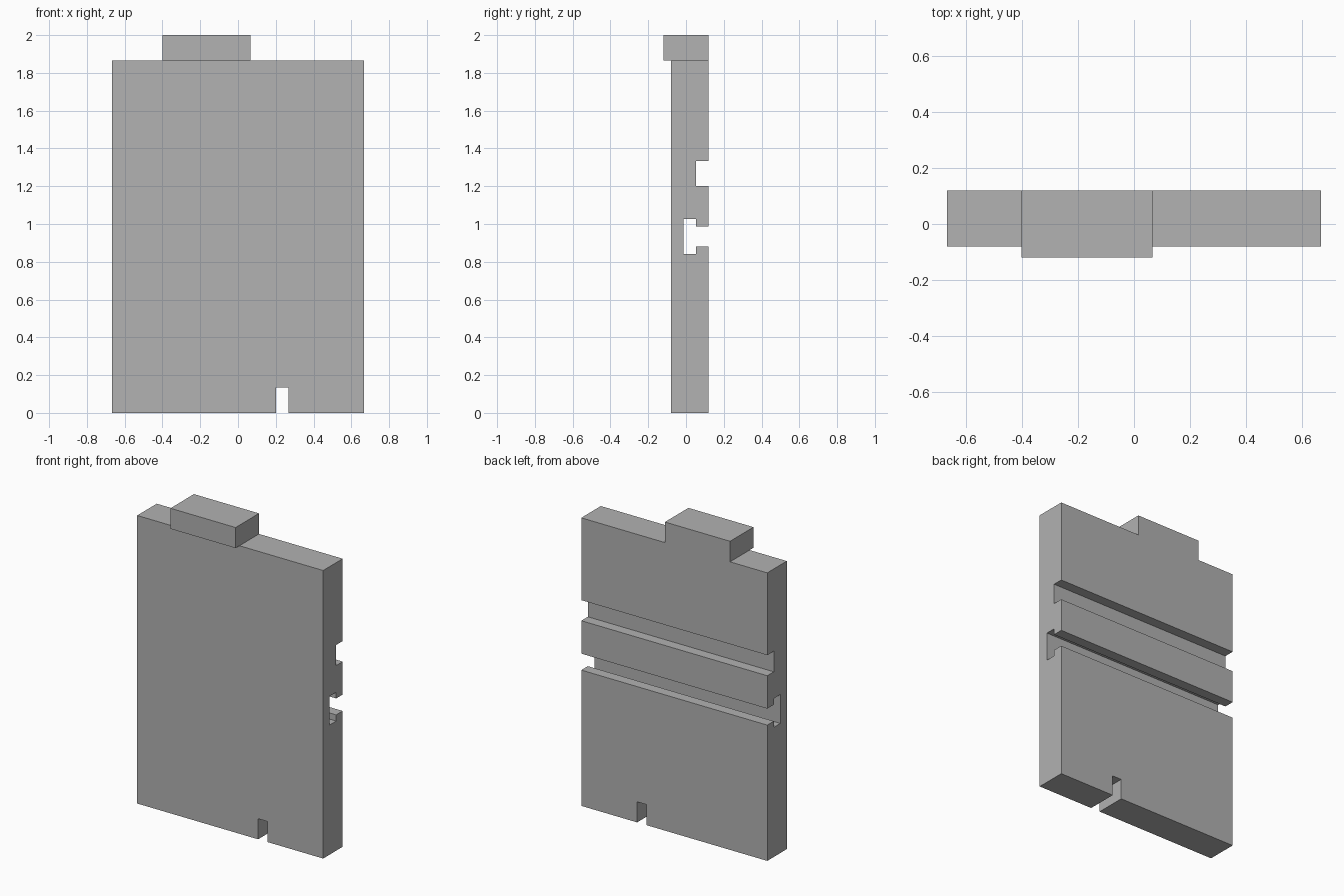
import bpy
import bmesh

if "Cube" in bpy.data.objects:
    bpy.data.objects.remove(bpy.data.objects["Cube"], do_unlink=True)

GREY = (0.445, 0.445, 0.445, 1.0)
grey = bpy.data.materials.new("plain grey")
grey.use_nodes = True
grey.diffuse_color = GREY
grey.node_tree.nodes["Principled BSDF"].inputs["Base Color"].default_value = GREY

U = 1 / 15                      # module that sets the sizes
HALF_W, FRONT, BACK, TOP = 10 * U, -0.08, 0.12, 28 * U


def prism(name, profile, x0, x1):
    """Extrude a (y, z) profile from x0 to x1."""
    bm = bmesh.new()
    face = bm.faces.new([bm.verts.new((x0, y, z)) for y, z in profile])
    moved = bmesh.ops.extrude_face_region(bm, geom=[face])["geom"]
    bmesh.ops.translate(bm, vec=(x1 - x0, 0, 0),
                        verts=[v for v in moved if isinstance(v, bmesh.types.BMVert)])
    bmesh.ops.recalc_face_normals(bm, faces=bm.faces)
    mesh = bpy.data.meshes.new(name)
    bm.to_mesh(mesh)
    bm.free()
    mesh.materials.append(grey)
    obj = bpy.data.objects.new(name, mesh)
    bpy.context.collection.objects.link(obj)
    return obj


def box_profile(y0, y1, z0, z1):
    return [(y0, z0), (y1, z0), (y1, z1), (y0, z1)]


# Panel section: plain groove above, undercut T-groove below
mid, deep = BACK - U, BACK - 2 * U
centre, neck, wide = 14 * U, 0.8 * U, 1.4 * U
t_groove = [(BACK, centre - neck), (mid, centre - neck), (mid, centre - wide),
            (deep, centre - wide), (deep, centre + wide), (mid, centre + wide),
            (mid, centre + neck), (BACK, centre + neck)]
groove = [(BACK, 18 * U), (mid, 18 * U), (mid, 20 * U), (BACK, 20 * U)]
panel = prism("panel", [(FRONT, 0), (BACK, 0)] + t_groove + groove
              + [(BACK, TOP), (FRONT, TOP)], -HALF_W, HALF_W)

# Notch through the bottom edge
notch = prism("notch_cutter", box_profile(-0.3, 0.3, -0.1, 2 * U), 3 * U, 4 * U)
notch.hide_render = True
notch.hide_viewport = True
cut = panel.modifiers.new("bottom notch", "BOOLEAN")
cut.operation = "DIFFERENCE"
cut.solver = "EXACT"
cut.object = notch

# Tab on the top edge, overhanging the front
prism("top_tab", box_profile(-0.12, BACK, TOP, 30 * U), -6 * U, U)
